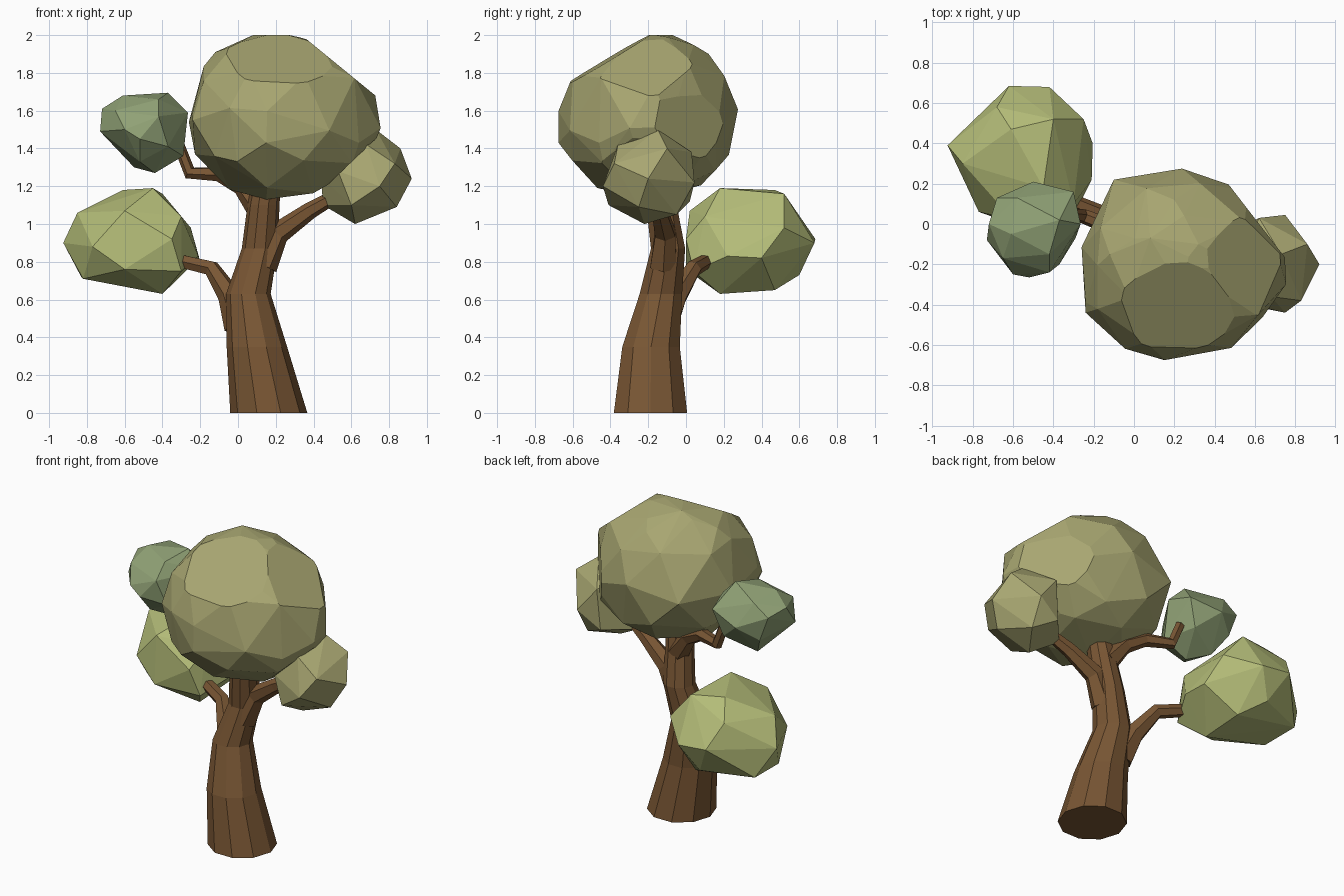
import bpy, bmesh, math, random
from mathutils import Vector, Quaternion


def material(name, rgb):
    m = bpy.data.materials.new(name)
    m.diffuse_color = (*rgb, 1)
    return m


def finish(name, bm, mat):
    bmesh.ops.recalc_face_normals(bm, faces=bm.faces[:])
    me = bpy.data.meshes.new(name)
    bm.to_mesh(me)
    bm.free()
    me.materials.append(mat)
    ob = bpy.data.objects.new(name, me)
    bpy.context.collection.objects.link(ob)


def limb(name, path, sides, mat, level=False):
    """Faceted tapering tube; path is a list of (x, y, z, radius)."""
    bm = bmesh.new()
    pts = [Vector(p[:3]) for p in path]
    rot, prev, rings = Quaternion(), Vector((0, 0, 1)), []
    for i, (p, c) in enumerate(zip(path, pts)):
        if not level:
            t = Vector()
            if i > 0:
                t += (c - pts[i - 1]).normalized()
            if i < len(pts) - 1:
                t += (pts[i + 1] - c).normalized()
            t.normalize()
            rot = prev.rotation_difference(t) @ rot
            prev = t
        ring = []
        for k in range(sides):
            a = 2 * math.pi * k / sides
            ring.append(bm.verts.new(c + rot @ Vector((math.cos(a), math.sin(a), 0)) * p[3]))
        rings.append(ring)
    for a, b in zip(rings, rings[1:]):
        for k in range(sides):
            j = (k + 1) % sides
            bm.faces.new((a[k], a[j], b[j], b[k]))
    bm.faces.new(rings[0])
    bm.faces.new(rings[-1])
    finish(name, bm, mat)


def faceted_clump(name, corners, mat, chops=()):
    """Convex faceted clump spanning the corners, then chopped flat in places."""
    bm = bmesh.new()
    for p in corners:
        bm.verts.new(p)
    res = bmesh.ops.convex_hull(bm, input=bm.verts[:])
    bmesh.ops.delete(bm, geom=[g for g in res["geom_interior"]
                               if isinstance(g, bmesh.types.BMVert)], context='VERTS')
    for co, no in chops:
        bmesh.ops.bisect_plane(bm, geom=bm.verts[:] + bm.edges[:] + bm.faces[:],
                               plane_co=co, plane_no=no, clear_outer=True)
        bmesh.ops.holes_fill(bm, edges=[e for e in bm.edges if e.is_boundary])
    finish(name, bm, mat)


def ball_corners(centre, low, high, seed, power):
    """Jittered icosphere points stretched to the given bounds."""
    rnd = random.Random(seed)
    src = bmesh.new()
    bmesh.ops.create_icosphere(src, subdivisions=2, radius=1)
    pts = []
    for v in src.verts:
        d = (v.co + Vector([rnd.uniform(-0.13, 0.13) for _ in range(3)])).normalized()
        pts.append(d / sum(abs(c) ** power for c in d) ** (1 / power))
    src.free()
    for ax in range(3):
        hi, lo = max(p[ax] for p in pts), -min(p[ax] for p in pts)
        for p in pts:
            u = p[ax]
            p[ax] = centre[ax] + (u / hi * (high[ax] - centre[ax]) if u > 0
                                  else u / lo * (centre[ax] - low[ax]))
    return pts


bark = material("bark", (0.19, 0.093, 0.034))
olive = material("olive_leaves", (0.39, 0.38, 0.165))
lime = material("lime_leaves", (0.46, 0.51, 0.19))
sage = material("sage_leaves", (0.28, 0.36, 0.18))

# Trunk and branches
limb("trunk", [(0.163, -0.188, 0, 0.204), (0.1, -0.185, 0.35, 0.16), (0.055, -0.133, 0.63, 0.118),
               (0.115, -0.095, 0.87, 0.095), (0.135, -0.13, 1.1, 0.085),
               (0.16, -0.15, 1.3, 0.07)], 10, bark, level=True)
limb("lower_left_branch", [(0.01, -0.12, 0.46, 0.085), (-0.045, -0.05, 0.62, 0.062),
                           (-0.14, 0.04, 0.765, 0.045), (-0.33, 0.12, 0.81, 0.038)], 6, bark)
limb("right_branch", [(0.13, -0.12, 0.78, 0.08), (0.21, -0.11, 0.95, 0.062),
                      (0.38, -0.14, 1.07, 0.045), (0.52, -0.17, 1.15, 0.035)], 6, bark)
limb("upper_left_branch", [(0.12, -0.1, 1.07, 0.07), (0.02, -0.06, 1.2, 0.05),
                           (-0.1, -0.02, 1.265, 0.042), (-0.255, 0.04, 1.27, 0.036),
                           (-0.31, 0.05, 1.41, 0.03)], 6, bark)

# Main crown: a ball with a few protruding corners and flat chops
bumps = [(0.15, -0.675, 1.43), (0.15, -0.45, 1.2), (0.38, -0.6, 1.45), (0.64, -0.46, 1.43),
         (-0.24, -0.44, 1.55), (-0.1, 0.22, 1.55), (0.08, -0.07, 2.0), (0.32, -0.1, 1.99),
         (-0.12, -0.15, 1.91), (0.2, 0.12, 1.9), (0.59, 0.01, 1.6)]
faceted_clump("main_crown",
              ball_corners((0.18, -0.22, 1.55), (-0.26, -0.675, 1.13), (0.755, 0.275, 2.01), 3, 2.1) + bumps,
              olive,
              [((0.09, -0.2, 2.0), (0.03, -0.51, 0.86)), ((0.44, -0.2, 1.915), (0.63, 0, 0.77)),
               ((0.59, 0.04, 1.6), (0.79, 0.61, 0)), ((0.53, -0.2, 1.26), (0.69, 0, -0.72)),
               ((0.1, -0.2, 2.0), (0, 0, 1))])

# Small clumps
faceted_clump("right_clump", [
    (0.92, -0.2, 1.24), (0.75, 0.045, 1.22), (0.75, -0.44, 1.2), (0.73, -0.15, 1.5),
    (0.86, -0.1, 1.4), (0.84, -0.25, 1.09), (0.62, -0.22, 1.0), (0.45, -0.15, 1.1),
    (0.44, -0.22, 1.25), (0.6, -0.41, 1.1), (0.68, -0.36, 1.42), (0.6, 0.02, 1.12),
    (0.62, 0.03, 1.38), (0.83, -0.38, 1.32), (0.55, -0.15, 1.44), (0.74, -0.05, 1.05),
    (0.53, -0.39, 1.28)], olive)
faceted_clump("lower_left_clump", [
    (-0.925, 0.39, 0.9), (-0.83, 0.48, 0.72), (-0.62, 0.685, 0.92), (-0.42, 0.68, 0.9),
    (-0.25, 0.52, 0.98), (-0.205, 0.4, 0.82), (-0.21, 0.22, 0.83), (-0.4, 0.47, 0.65),
    (-0.4, 0.18, 0.63), (-0.77, 0.06, 0.88), (-0.82, 0.22, 0.71), (-0.61, 0.47, 1.18),
    (-0.45, 0.18, 1.19), (-0.3, 0.04, 0.75), (-0.6, 0.0, 0.76), (-0.35, 0.0, 0.92),
    (-0.6, 0.02, 1.07), (-0.85, 0.3, 1.06), (-0.52, 0.6, 0.73), (-0.4, 0.52, 1.16),
    (-0.3, 0.1, 1.04), (-0.68, 0.58, 1.07)], lime)
faceted_clump("upper_left_clump", [
    (-0.5, 0.21, 1.5), (-0.68, 0.13, 1.58), (-0.72, 0.0, 1.61), (-0.73, -0.08, 1.49),
    (-0.6, -0.25, 1.5), (-0.52, -0.265, 1.45), (-0.42, -0.24, 1.57), (-0.265, 0.0, 1.59),
    (-0.3, 0.16, 1.55), (-0.61, -0.05, 1.68), (-0.37, 0.02, 1.695), (-0.44, -0.05, 1.27),
    (-0.29, -0.07, 1.36), (-0.55, 0.05, 1.3), (-0.62, 0.13, 1.42), (-0.42, -0.15, 1.66),
    (-0.36, 0.13, 1.38), (-0.58, 0.13, 1.65), (-0.37, -0.2, 1.41), (-0.65, -0.17, 1.6),
    (-0.52, -0.16, 1.33)], sage)
